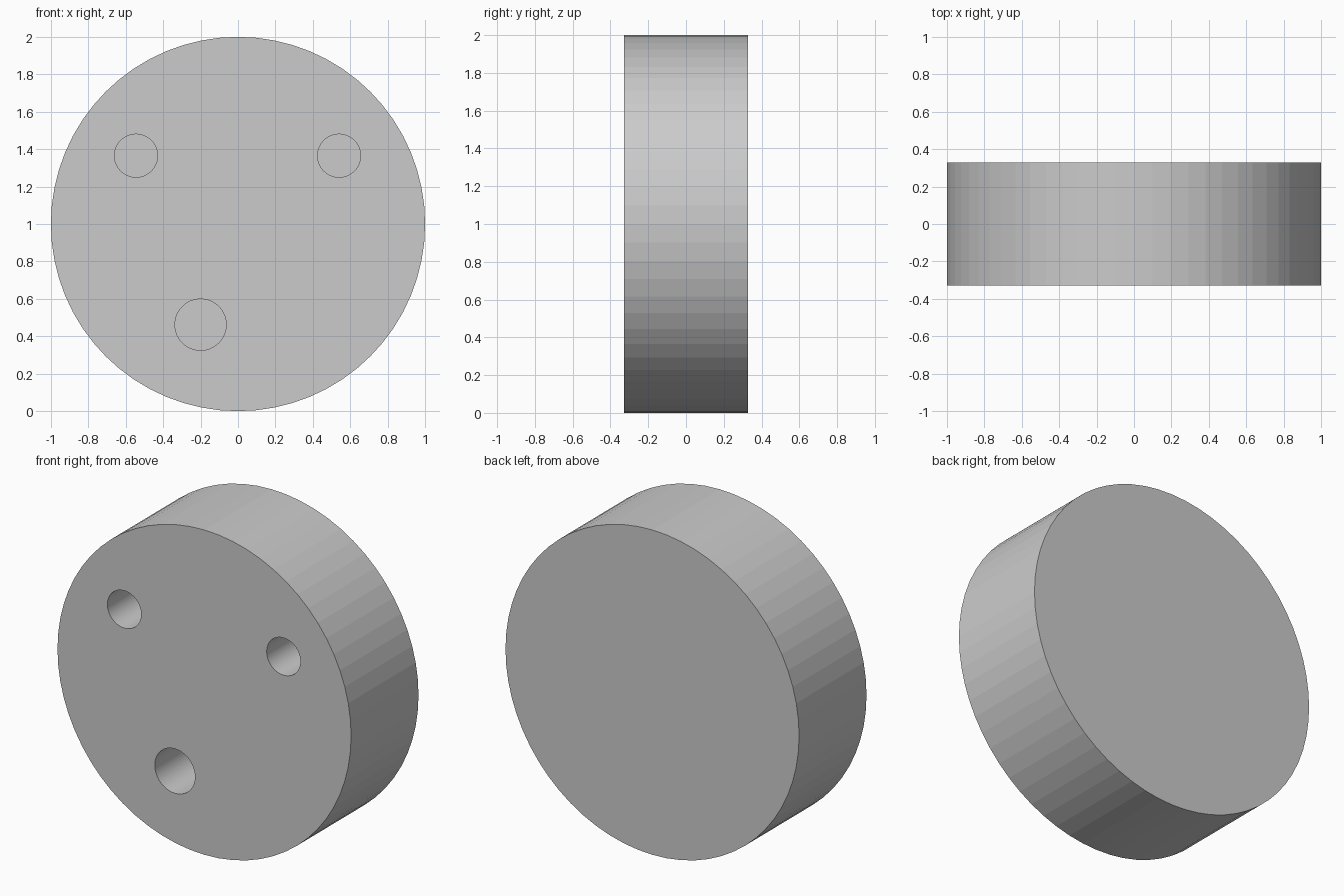
import bpy
from math import pi

if "Cube" in bpy.data.objects:
    bpy.data.objects.remove(bpy.data.objects["Cube"])

HALF = 0.328      # half thickness of the disc
DEPTH = 0.48      # depth of the blind holes


def cylinder(name, x, y, z, radius, length, sides):
    bpy.ops.mesh.primitive_cylinder_add(vertices=sides, radius=radius, depth=length,
                                        location=(x, y, z), rotation=(pi / 2, 0, 0))
    obj = bpy.context.object
    obj.name = name
    return obj


# Thick round body standing on its rim
body = cylinder("disc_body", 0, 0, 1, 1.0, 2 * HALF, 64)

# Three blind holes drilled in from the front face
holes = [("left_hole", -0.545, 1.365, 0.115),
         ("right_hole", 0.54, 1.365, 0.115),
         ("lower_hole", -0.2, 0.462, 0.137)]
for name, x, z, r in holes:
    start, end = -HALF - 0.1, -HALF + DEPTH
    cutter = cylinder(name + "_cutter", x, (start + end) / 2, z, r, end - start, 64)
    mod = body.modifiers.new(name, 'BOOLEAN')
    mod.operation = 'DIFFERENCE'
    mod.solver = 'EXACT'
    mod.object = cutter
    bpy.context.view_layer.objects.active = body
    bpy.ops.object.modifier_apply(modifier=mod.name)
    bpy.data.objects.remove(cutter)
